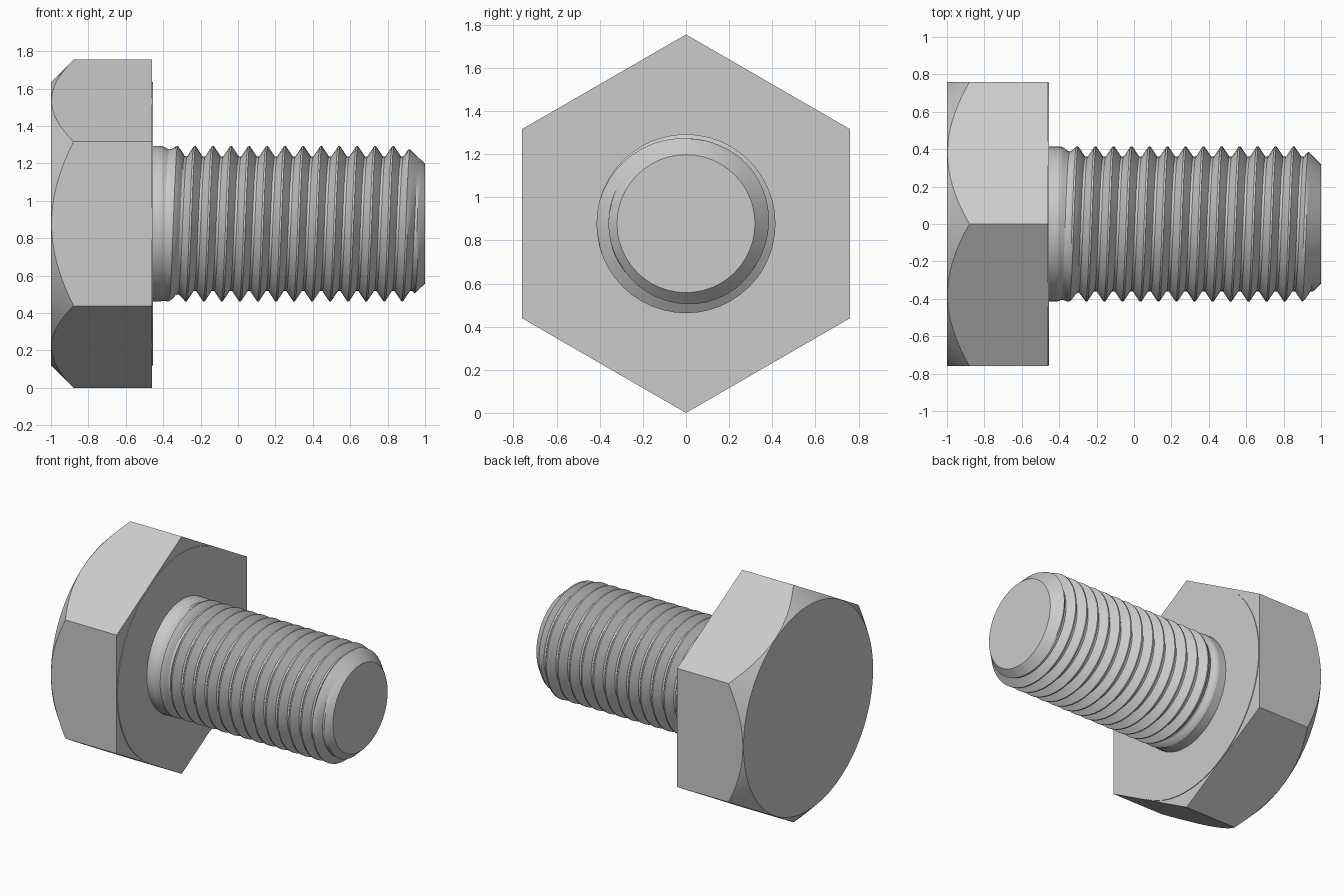
import bpy, bmesh
from math import pi, sin, cos, floor

if "Cube" in bpy.data.objects:
    bpy.data.objects.remove(bpy.data.objects["Cube"])

ZC = 0.8775             # height of the bolt axis
R_HEX = 0.8775          # hexagon corner radius
APO = R_HEX * cos(pi / 6)
R_FACE = 0.757          # chamfer circle on the head
X_HEAD, X_SEAT = -1.0, -0.46
R_MAJ, R_MIN, PITCH = 0.415, 0.36, 0.0964


def pt(x, r, a):
    return (x, r * sin(a), ZC + r * cos(a))


def finish(name, bm):
    bmesh.ops.recalc_face_normals(bm, faces=bm.faces[:])
    me = bpy.data.meshes.new(name)
    bm.to_mesh(me)
    bm.free()
    ob = bpy.data.objects.new(name, me)
    bpy.context.collection.objects.link(ob)
    bpy.ops.object.select_all(action='DESELECT')
    ob.select_set(True)
    bpy.context.view_layer.objects.active = ob
    bpy.ops.object.shade_smooth_by_angle(angle=pi / 9)
    return ob


def lofted(name, rings):
    """Closed solid from rings of points, with flat end caps."""
    bm = bmesh.new()
    vs = [[bm.verts.new(p) for p in ring] for ring in rings]
    n = len(vs[0])
    for a, b in zip(vs, vs[1:]):
        for i in range(n):
            j = (i + 1) % n
            bm.faces.new((a[i], a[j], b[j], b[i]))
    bm.faces.new(vs[0])
    bm.faces.new(vs[-1])
    return finish(name, bm)


# Hex head with conical chamfer on the outer face
N = 96
angles = [2 * pi * i / N for i in range(N)]
rho = [APO / cos((a % (pi / 3)) - pi / 6) for a in angles]
lofted("hex_head", [
    [pt(X_HEAD, R_FACE, a) for a in angles],
    [pt(X_HEAD + (r - R_FACE), r, a) for r, a in zip(rho, angles)],
    [pt(X_SEAT, r, a) for r, a in zip(rho, angles)]])

# Thin round bearing face under the head
lofted("bearing_face", [[pt(x, R_FACE, a) for a in angles] for x in (X_SEAT - 0.01, -0.455)])


# Threaded shank: helical grid, fading in at the head and chamfered at the tip
def shank_radius(x, phase):
    d = abs(phase - floor(phase + 0.5))
    cut = min(1, max(0, (d - 0.05) / 0.38))
    fade = min(1, max(0, (x + 0.41) / 0.13))
    return min(R_MAJ - (R_MAJ - R_MIN) * cut * fade, 0.32 + 0.97 * (1 - x))


PHASES = (-0.05, 0.05, 0.18, 0.305, 0.43, 0.57, 0.695, 0.82)
SEG = 48
bm = bmesh.new()
grid = []
for i in range(SEG + 1):
    col = []
    for turn in range(-16, 5):
        for ph in PHASES:
            x = 0.83 + PITCH * (turn + ph + i / SEG)
            x = min(1.0, max(-0.465, x))
            phase = (x - 0.83) / PITCH - i / SEG
            col.append(bm.verts.new(pt(x, shank_radius(x, phase), 2 * pi * i / SEG)))
    grid.append(col)
for a, b in zip(grid, grid[1:]):
    for k in range(len(a) - 1):
        bm.faces.new((a[k], a[k + 1], b[k + 1], b[k]))
bmesh.ops.remove_doubles(bm, verts=bm.verts[:], dist=0.0005)
bmesh.ops.holes_fill(bm, edges=[e for e in bm.edges if e.is_boundary], sides=0)
finish("threaded_shank", bm)
